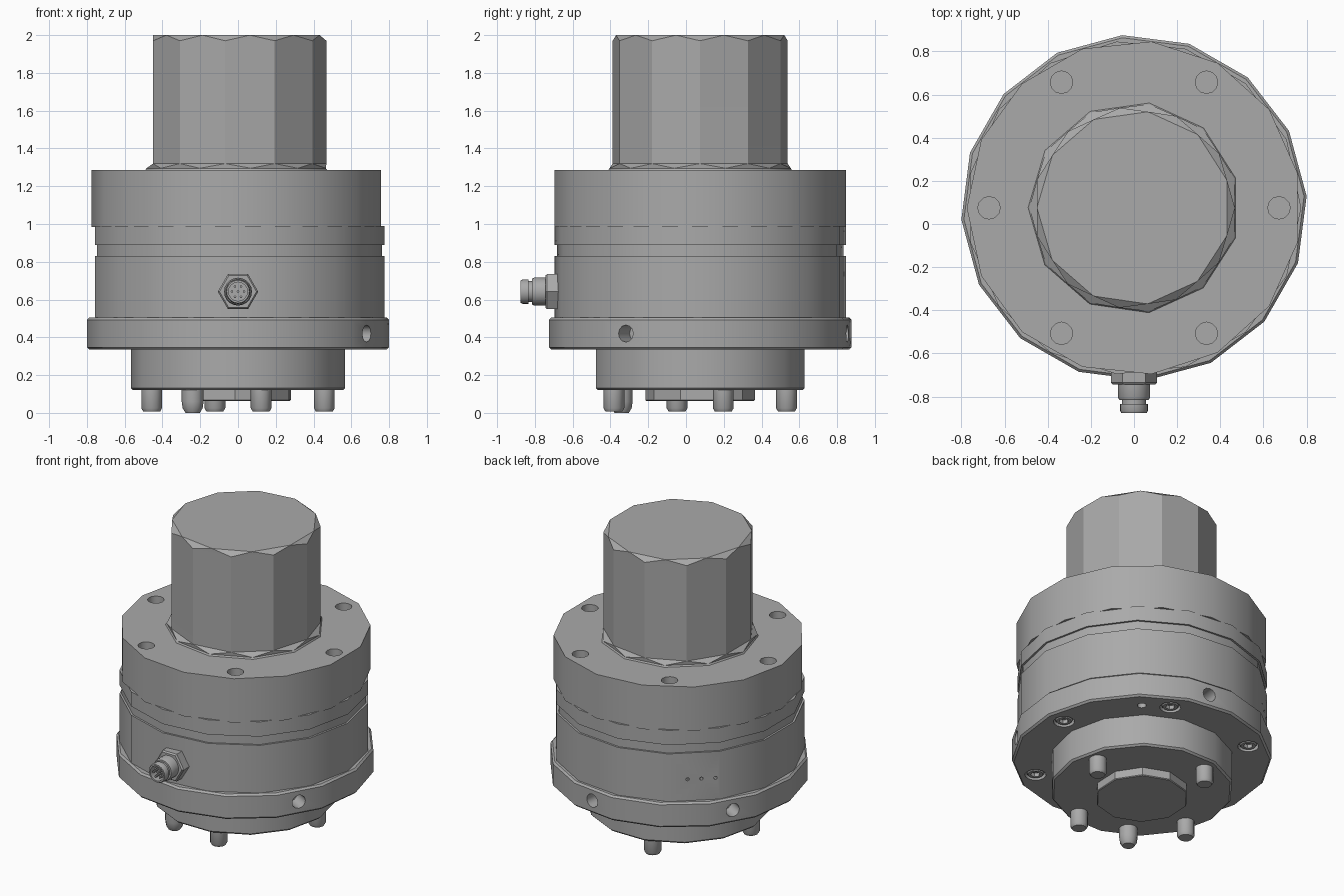
import bpy, bmesh
from math import sin, cos, pi, radians
from mathutils import Matrix, Vector

if "Cube" in bpy.data.objects:
    bpy.data.objects.remove(bpy.data.objects["Cube"])

AXIS = Vector((0, 0.075, 0))

metal = bpy.data.materials.new("machined grey")
metal.use_nodes = True
GREY = (0.4, 0.4, 0.4, 1)
metal.diffuse_color = GREY
metal.node_tree.nodes["Principled BSDF"].inputs["Base Color"].default_value = GREY


def lathe(name, sides, rings, matrix=None):
    """Closed turned solid; each ring is (radius, height, phase in degrees), bottom up."""
    bm = bmesh.new()
    loops = []
    for r, z, phase in rings:
        angles = [radians(phase) + 2 * pi * i / sides for i in range(sides)]
        loops.append([bm.verts.new((r * cos(a), r * sin(a), z)) for a in angles])
    for k in range(len(loops) - 1):
        lo, hi = loops[k], loops[k + 1]
        twisted = rings[k][2] != rings[k + 1][2]
        for i in range(sides):
            j = (i + 1) % sides
            if not twisted:
                bm.faces.new((lo[i], lo[j], hi[j], hi[i]))
            elif rings[k + 1][2] > rings[k][2]:
                bm.faces.new((lo[i], lo[j], hi[i]))
                bm.faces.new((lo[j], hi[j], hi[i]))
            else:
                bm.faces.new((lo[i], lo[j], hi[j]))
                bm.faces.new((lo[i], hi[j], hi[i]))
    bm.faces.new(loops[0][::-1])
    bm.faces.new(loops[-1])
    bmesh.ops.recalc_face_normals(bm, faces=bm.faces)
    bm.transform(matrix or Matrix.Translation(AXIS))
    mesh = bpy.data.meshes.new(name)
    bm.to_mesh(mesh)
    bm.free()
    mesh.materials.append(metal)
    obj = bpy.data.objects.new(name, mesh)
    bpy.context.collection.objects.link(obj)
    return obj


def tube(name, sides, profile, phase=0, matrix=None):
    return lathe(name, sides, [(r, z, phase) for r, z in profile], matrix)


def on_circle(radius, degrees, z):
    a = radians(degrees)
    return Matrix.Translation(AXIS + Vector((radius * cos(a), radius * sin(a), z)))


def facing_out(radius, degrees, z):
    """Local z points radially outward from the main axis."""
    turn = Matrix.Rotation(radians(degrees), 4, "Z") @ Matrix.Rotation(pi / 2, 4, "Y")
    return on_circle(radius, degrees, z) @ turn


def activate(obj):
    bpy.ops.object.select_all(action="DESELECT")
    obj.select_set(True)
    bpy.context.view_layer.objects.active = obj


def drill(obj, cutters):
    for cutter in cutters:
        cutter.hide_render = True
        mod = obj.modifiers.new("hole", "BOOLEAN")
        mod.object, mod.operation, mod.solver = cutter, "DIFFERENCE", "EXACT"
        activate(obj)
        bpy.ops.object.modifier_apply(modifier=mod.name)
        bpy.data.objects.remove(cutter)


def plug(radius, depth, matrix, sides=12):
    return tube("cutter", sides, [(radius, -depth), (radius, depth)], 0, matrix)


parts = []

# Motor cap: flat sided, with chamfer rings turned half a step
half = 180 / 11
wall = 261.7 - 360
parts.append(lathe("motor_cap", 11, [
    (0.50, 1.27, wall - half), (0.485, 1.295, wall - half), (0.468, 1.32, wall),
    (0.468, 1.97, wall), (0.45, 2.0, wall + half)]))

# Upper housing with bolt holes
upper = tube("upper_housing", 15, [(0.775, 0.985), (0.775, 1.285)], 12)
drill(upper, [plug(0.052, 0.12, on_circle(0.672, 60 * i, 1.285)) for i in range(6)])
parts.append(upper)
parts.append(tube("housing_ring", 15, [(0.775, 0.89), (0.775, 0.99)]))
parts.append(tube("housing_groove", 15, [(0.762, 0.82), (0.762, 0.90)]))

# Lower housing with three indicator dimples
lower = tube("lower_housing", 15, [(0.775, 0.49), (0.775, 0.83)])
drill(lower, [plug(0.011, 0.04, facing_out(0.765, a, 0.65), 8) for a in (129, 135.5, 142)])
parts.append(lower)

# Mounting flange, drilled on the rim and underneath
flange = tube("mounting_flange", 16, [
    (0.79, 0.335), (0.802, 0.347), (0.802, 0.493), (0.79, 0.505)], 3.9)
SCREWS = [5 + 60 * i for i in range(6)]
holes = [plug(0.045, 0.12, facing_out(0.79, a, 0.42)) for a in (-30, 82, 150)]
holes += [plug(0.066, 0.03, on_circle(0.68, a, 0.335)) for a in SCREWS]
holes.append(plug(0.028, 0.06, on_circle(0.68, 50, 0.335)))
drill(flange, holes)
parts.append(flange)

# Socket head screws under the flange
for a in SCREWS:
    screw = tube("flange_screw", 12, [(0.046, 0), (0.054, 0.008), (0.054, 0.04)],
                 0, on_circle(0.68, a, 0.338))
    drill(screw, [plug(0.03, 0.025, on_circle(0.68, a, 0.338), 6)])
    parts.append(screw)

# Output hub, centre boss and drive pins
parts.append(tube("output_hub", 14, [(0.555, 0.12), (0.567, 0.132), (0.567, 0.345)]))
parts.append(tube("centre_boss", 10, [(0.285, 0.063), (0.29, 0.068), (0.29, 0.13)], 15))
for a in (15, 105, 195, 285):
    parts.append(tube("drive_pin", 12, [(0.045, 0.008), (0.055, 0.025), (0.055, 0.125)],
                      0, on_circle(0.473, a, 0)))
parts.append(tube("locating_pin", 12, [(0.038, 0), (0.053, 0.025), (0.058, 0.06), (0.058, 0.125)],
                  0, on_circle(0.48, 240, 0)))

# Cable connector on the front: local z points to -y
socket = Matrix.Translation((0, 0, 0.642)) @ Matrix.Rotation(pi / 2, 4, "X")
parts.append(tube("connector_nut", 6, [(0.107, 0.64), (0.107, 0.735), (0.098, 0.745)], 0, socket))
plug_body = tube("connector_plug", 20, [
    (0.074, 0.73), (0.074, 0.805), (0.068, 0.815), (0.056, 0.815), (0.056, 0.835),
    (0.065, 0.835), (0.065, 0.865), (0.06, 0.875)], 0, socket)
drill(plug_body, [plug(0.05, 0.06, socket @ Matrix.Translation((0, 0, 0.875)), 16)])
parts.append(plug_body)
for i in range(7):
    r, a = (0.032, pi * i / 3) if i < 6 else (0, 0)
    place = socket @ Matrix.Translation((r * cos(a), r * sin(a), 0))
    parts.append(tube("contact_pin", 8, [(0.007, 0.81), (0.007, 0.865)], 0, place))

# Soft shading on shallow edges only
for part in parts:
    activate(part)
    bpy.ops.object.shade_smooth_by_angle(angle=radians(31))
